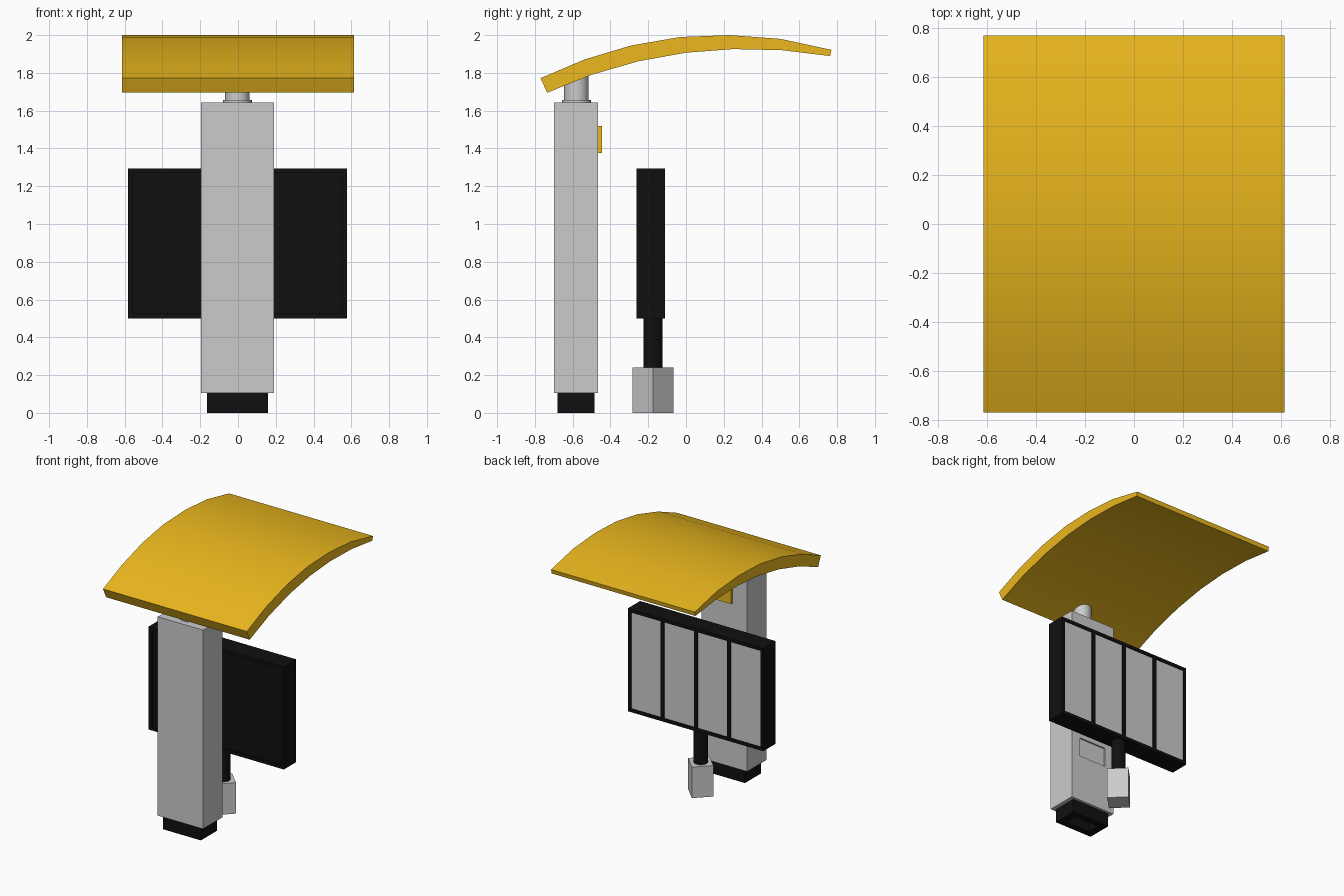
import bpy, bmesh, math
from mathutils import Matrix

if "Cube" in bpy.data.objects:
    bpy.data.objects.remove(bpy.data.objects["Cube"])


def material(name, rgb):
    m = bpy.data.materials.new(name)
    m.diffuse_color = (*rgb, 1)
    m.use_nodes = True
    m.node_tree.nodes["Principled BSDF"].inputs["Base Color"].default_value = m.diffuse_color
    return m


YELLOW = material("yellow", (0.83, 0.48, 0.013))
BLACK = material("black", (0.005, 0.005, 0.005))
CX = -0.003  # common centre line of the standing parts


def finish(name, bm, mat=None, smooth=False):
    me = bpy.data.meshes.new(name)
    bmesh.ops.recalc_face_normals(bm, faces=bm.faces)
    bm.to_mesh(me)
    bm.free()
    if smooth:
        me.shade_smooth()
        me.set_sharp_from_angle(angle=math.radians(30))
    ob = bpy.data.objects.new(name, me)
    bpy.context.collection.objects.link(ob)
    if mat:
        me.materials.append(mat)
    return ob


def box(name, x, y, z, mat=None):
    """Box from (min, max) ranges."""
    bm = bmesh.new()
    mid = [(a + b) / 2 for a, b in (x, y, z)]
    size = [b - a for a, b in (x, y, z)]
    bmesh.ops.create_cube(bm, size=1, matrix=Matrix.Translation(mid) @ Matrix.Diagonal((*size, 1)))
    return finish(name, bm, mat)


def cylinder(name, y, z, r, mat=None, sides=32):
    bm = bmesh.new()
    bmesh.ops.create_cone(bm, cap_ends=True, segments=sides, radius1=r, radius2=r,
                          depth=z[1] - z[0],
                          matrix=Matrix.Translation((CX, y, (z[0] + z[1]) / 2)))
    return finish(name, bm, mat, sides > 8)


def cut(target, x, y, z):
    """Subtract a box from the target."""
    c = box(target.name + "_cutter", x, y, z)
    c.hide_render = True
    c.display_type = 'WIRE'
    mod = target.modifiers.new("cut", 'BOOLEAN')
    mod.operation = 'DIFFERENCE'
    mod.solver = 'EXACT'
    mod.object = c


# curved canopy: side profile extruded across x
top = [(-.77, 1.772), (-.54, 1.87), (-.29, 1.945), (-.03, 1.99), (.23, 2.0), (.5, 1.98), (.77, 1.922)]
under = [(-.735, 1.695), (-.5, 1.79), (-.25, 1.862), (0, 1.907), (.25, 1.926), (.51, 1.92), (.763, 1.889)]
bm = bmesh.new()
rows = [[[bm.verts.new((x, y, z)) for y, z in line] for line in (top, under)] for x in (-.615, .615)]
(lt, lu), (rt, ru) = rows
for i in range(len(top) - 1):
    j = i + 1
    bm.faces.new((lt[i], rt[i], rt[j], lt[j]))
    bm.faces.new((lu[i], lu[j], ru[j], ru[i]))
    bm.faces.new((lt[i], lt[j], lu[j], lu[i]))
    bm.faces.new((rt[i], ru[i], ru[j], rt[j]))
for i in (0, -1):
    bm.faces.new((lt[i], lu[i], ru[i], rt[i]))
finish("canopy", bm, YELLOW, True)

# pillar with a shallow service recess on the back
pillar = box("pillar", (CX - .194, CX + .194), (-.7, -.465), (.105, 1.642))
cut(pillar, (-.12, .115), (-.477, -.4), (.47, .62))

# hollow plinth under the pillar
plinth = box("plinth", (CX - .162, CX + .162), (-.68, -.485), (0, .105), BLACK)
cut(plinth, (CX - .105, CX + .105), (-.63, -.535), (-.05, .2))

# neck joining pillar and canopy
cylinder("neck_flange", -.58, (1.642, 1.656), .076)
cylinder("neck", -.58, (1.656, 1.81), .065)

# plain accent plate on the back of the pillar
box("accent_plate", (CX - .07, CX + .07), (-.465, -.445), (1.375, 1.52), YELLOW)

# display frame, recessed on the front, with four grey tiles at the back
X0, X1, Z0, Z1 = -.582, .576, .5, 1.295
EDGE, GAP = .025, .03
frame = box("display_frame", (X0, X1), (-.262, -.112), (Z0, Z1), BLACK)
cut(frame, (X0 + EDGE, X1 - EDGE), (-.3, -.25), (Z0 + EDGE, Z1 - EDGE))
w = (X1 - X0 - 2 * EDGE - 3 * GAP) / 4
for i in range(4):
    x = X0 + EDGE + i * (w + GAP)
    cut(frame, (x, x + w), (-.13, -.05), (Z0 + EDGE, Z1 - EDGE))
    box(f"display_tile_{i + 1}", (x, x + w), (-.135, -.12), (Z0 + EDGE, Z1 - EDGE))

# display post and its diagonal square foot
cylinder("display_post", -.175, (.23, .51), .051, BLACK)
cylinder("display_foot", -.175, (0, .24), .108, sides=4)
